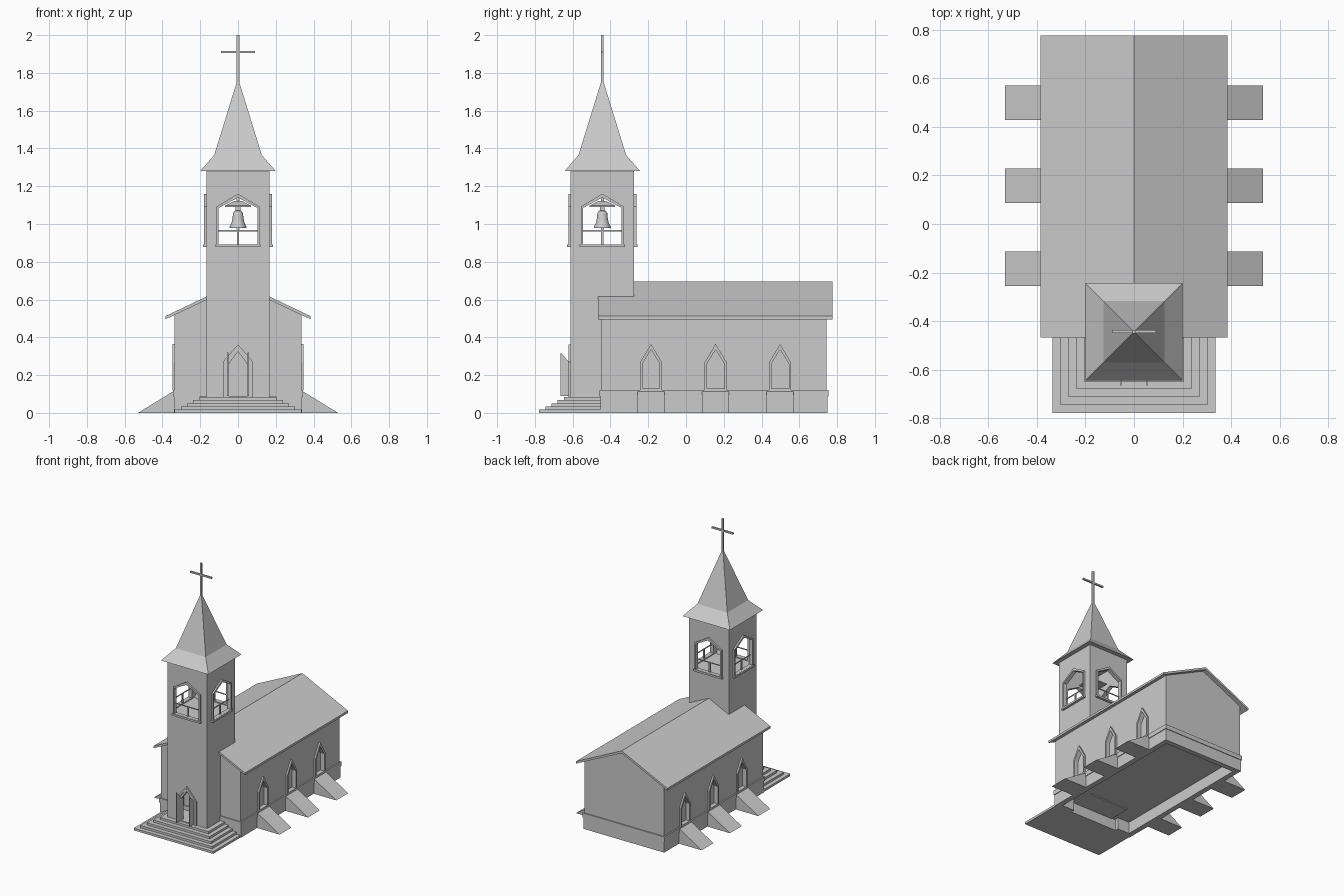
import bpy, bmesh, math
from mathutils import Vector

if "Cube" in bpy.data.objects:
    bpy.data.objects.remove(bpy.data.objects["Cube"])

TY = -0.443  # tower centre in y


def finish(name, bm):
    bmesh.ops.recalc_face_normals(bm, faces=bm.faces[:])
    me = bpy.data.meshes.new(name)
    bm.to_mesh(me)
    bm.free()
    ob = bpy.data.objects.new(name, me)
    bpy.context.collection.objects.link(ob)
    return ob


def place(axis, u, z, d):
    return (d, u, z) if axis == 'x' else (u, d, z)


def prism(name, pts, axis, a, b, hole=None):
    """Extrude a (u, z) profile along an axis, optionally as a ring around a matching hole."""
    bm = bmesh.new()
    n = len(pts)
    loops = [[bm.verts.new(place(axis, u, z, d)) for u, z in p]
             for p in ([pts, hole] if hole else [pts]) for d in (a, b)]
    if hole:
        pairs = [(0, 1), (2, 3), (0, 2), (1, 3)]
    else:
        pairs = [(0, 1)]
        bm.faces.new(loops[0])
        bm.faces.new(loops[1])
    for p, q in pairs:
        for i in range(n):
            j = (i + 1) % n
            bm.faces.new((loops[p][i], loops[p][j], loops[q][j], loops[q][i]))
    return finish(name, bm)


def box(name, x0, x1, y0, y1, z0, z1):
    return prism(name, [(x0, z0), (x1, z0), (x1, z1), (x0, z1)], 'y', y0, y1)


def arch(c, w, z0, z1, z2):
    """Straight-sided pointed arch outline."""
    return [(c - w, z0), (c + w, z0), (c + w, z1), (c, z2), (c - w, z1)]


def square_loft(name, rings, cy):
    """Stack square sections given as (half width, z)."""
    bm = bmesh.new()
    prev = None
    for h, z in rings:
        cur = [bm.verts.new((sx * h, cy + sy * h, z))
               for sx, sy in ((-1, -1), (1, -1), (1, 1), (-1, 1))]
        if prev:
            for i in range(4):
                j = (i + 1) % 4
                bm.faces.new((prev[i], prev[j], cur[j], cur[i]))
        else:
            bm.faces.new(cur)
        prev = cur
    bm.faces.new(prev)
    return finish(name, bm)


def cut(ob, cutters):
    for c in cutters:
        m = ob.modifiers.new("cut", 'BOOLEAN')
        m.operation, m.solver, m.object = 'DIFFERENCE', 'EXACT', c
    dg = bpy.context.evaluated_depsgraph_get()
    me = bpy.data.meshes.new_from_object(ob.evaluated_get(dg))
    ob.modifiers.clear()
    ob.data = me
    for c in cutters:
        bpy.data.objects.remove(c)


# Nave walls with window recesses
BAYS = (-0.185, 0.157, 0.498)
nave = prism("nave_walls", [(-0.335, 0.09), (0.335, 0.09), (0.335, 0.52), (0, 0.681), (-0.335, 0.52)],
             'y', -0.45, 0.745)
cut(nave, [prism("cutter", arch(y, 0.046, 0.13, 0.26, 0.335), 'x', s * 0.315, s * 0.4)
           for y in BAYS for s in (-1, 1)])

# Nave roof
prism("nave_roof", [(-0.385, 0.495), (0, 0.677), (0.385, 0.495), (0.385, 0.512), (0, 0.695), (-0.385, 0.512)],
      'y', -0.467, 0.775)

# Foundation walls and projecting band
for s, side in ((-1, "left"), (1, "right")):
    box(f"foundation_{side}", *sorted((s * 0.34, s * 0.30)), -0.452, 0.749, 0, 0.095)
    box(f"foundation_front_{side}", *sorted((s * 0.30, s * 0.2)), -0.452, -0.412, 0, 0.095)
box("foundation_back", -0.30, 0.30, 0.709, 0.749, 0, 0.095)
box("foundation_band", -0.345, 0.345, -0.457, 0.754, 0.088, 0.122)

# Side windows and sloping buttresses
for s, side in ((-1, "left"), (1, "right")):
    for i, y in enumerate(BAYS):
        prism(f"window_frame_{side}_{i}", arch(y, 0.058, 0.12, 0.268, 0.365), 'x', s * 0.33, s * 0.347,
              arch(y, 0.046, 0.13, 0.26, 0.335))
        prism(f"buttress_{side}_{i}", [(s * 0.338, 0), (s * 0.53, 0), (s * 0.345, 0.113), (s * 0.338, 0.113)],
              'y', y - 0.071, y + 0.071)

# Entrance steps
for i in range(5):
    d = 0.0325 * i
    box(f"step_{i}", -0.335 + d, 0.335 - d, -0.777 + d, -0.44, 0.017 * i, 0.017 * (i + 1))

# Tower with entrance room, belfry chamber and openings
tower = square_loft("tower", [(0.168, 0.08), (0.168, 1.285)], TY)
OPEN = (0.102, 0.892, 1.085, 1.14)
room = square_loft("cutter", [(0.14, 0.09), (0.14, 0.45)], TY)
belfry = square_loft("cutter", [(0.15, 0.885), (0.15, 1.27)], TY)
door = prism("cutter", arch(0, 0.052, 0.09, 0.255, 0.325), 'y', -0.7, -0.5)
cut(tower, [room, belfry, door,
            prism("cutter", arch(0, *OPEN), 'y', TY - 0.3, TY + 0.3),
            prism("cutter", arch(TY, *OPEN), 'x', -0.3, 0.3)])

# Belfry frames, sills and railings
for axis, c, off in (('x', TY, 0), ('y', 0, TY)):
    for s in (-1, 1):
        def piece(name, u, z0, z1, d0, d1):
            prism(f"{name}_{axis}_{s}", [(c - u, z0), (c + u, z0), (c + u, z1), (c - u, z1)],
                  axis, off + s * d0, off + s * d1)
        prism(f"belfry_frame_{axis}_{s}", arch(c, 0.114, 0.882, 1.092, 1.16), axis,
              off + s * 0.155, off + s * 0.18, arch(c, *OPEN))
        piece("belfry_sill", 0.12, 0.877, 0.891, 0.155, 0.186)
        piece("railing", 0.105, 0.961, 0.967, 0.155, 0.161)
        piece("railing_post", 0.006, 0.885, 0.963, 0.153, 0.163)

# Spire and cross
square_loft("spire", [(0.2, 1.28), (0.126, 1.365), (0.004, 1.76)], TY)
box("cross_upright", -0.007, 0.007, TY - 0.007, TY + 0.007, 1.735, 2.0)
box("cross_arm", -0.09, 0.09, TY - 0.006, TY + 0.006, 1.904, 1.916)

# Bell with its hanger
bm = bmesh.new()
profile = [(0, 1.072), (0.018, 1.07), (0.026, 1.058), (0.029, 1.03), (0.034, 1.005), (0.045, 0.985),
           (0.045, 0.978), (0.039, 0.98), (0.026, 1.01), (0.022, 1.05), (0, 1.06)]
vs = [bm.verts.new((r, TY, z)) for r, z in profile]
es = [bm.edges.new(p) for p in zip(vs, vs[1:])]
bmesh.ops.spin(bm, geom=vs + es, cent=(0, TY, 0), axis=(0, 0, 1), angle=2 * math.pi, steps=24)
bmesh.ops.remove_doubles(bm, verts=bm.verts[:], dist=1e-4)
bell = finish("bell", bm)
bpy.context.view_layer.objects.active = bell
bell.select_set(True)
bpy.ops.object.shade_smooth_by_angle(angle=math.radians(40))
square_loft("clapper", [(0.003, 1.06), (0.003, 0.985), (0.008, 0.98), (0.008, 0.97)], TY)
square_loft("bell_hanger", [(0.012, 1.065), (0.012, 1.095)], TY)
square_loft("bell_yoke", [(0.068, 1.09), (0.068, 1.097), (0.02, 1.122)], TY)
square_loft("bell_rod", [(0.008, 1.115), (0.008, 1.285)], TY)

# Door surround and open pointed door leaves
prism("door_frame", arch(0, 0.08, 0.085, 0.27, 0.362), 'y', -0.605, -0.622, arch(0, 0.066, 0.086, 0.262, 0.345))
prism("door_inner_frame", arch(0, 0.067, 0.085, 0.262, 0.345), 'y', -0.6, -0.615,
      arch(0, 0.052, 0.09, 0.255, 0.325))
for s, side in ((-1, "left"), (1, "right")):
    prism(f"door_leaf_{side}", [(-0.605, 0.09), (-0.665, 0.09), (-0.665, 0.32), (-0.605, 0.255)],
          'x', s * 0.051, s * 0.058)
